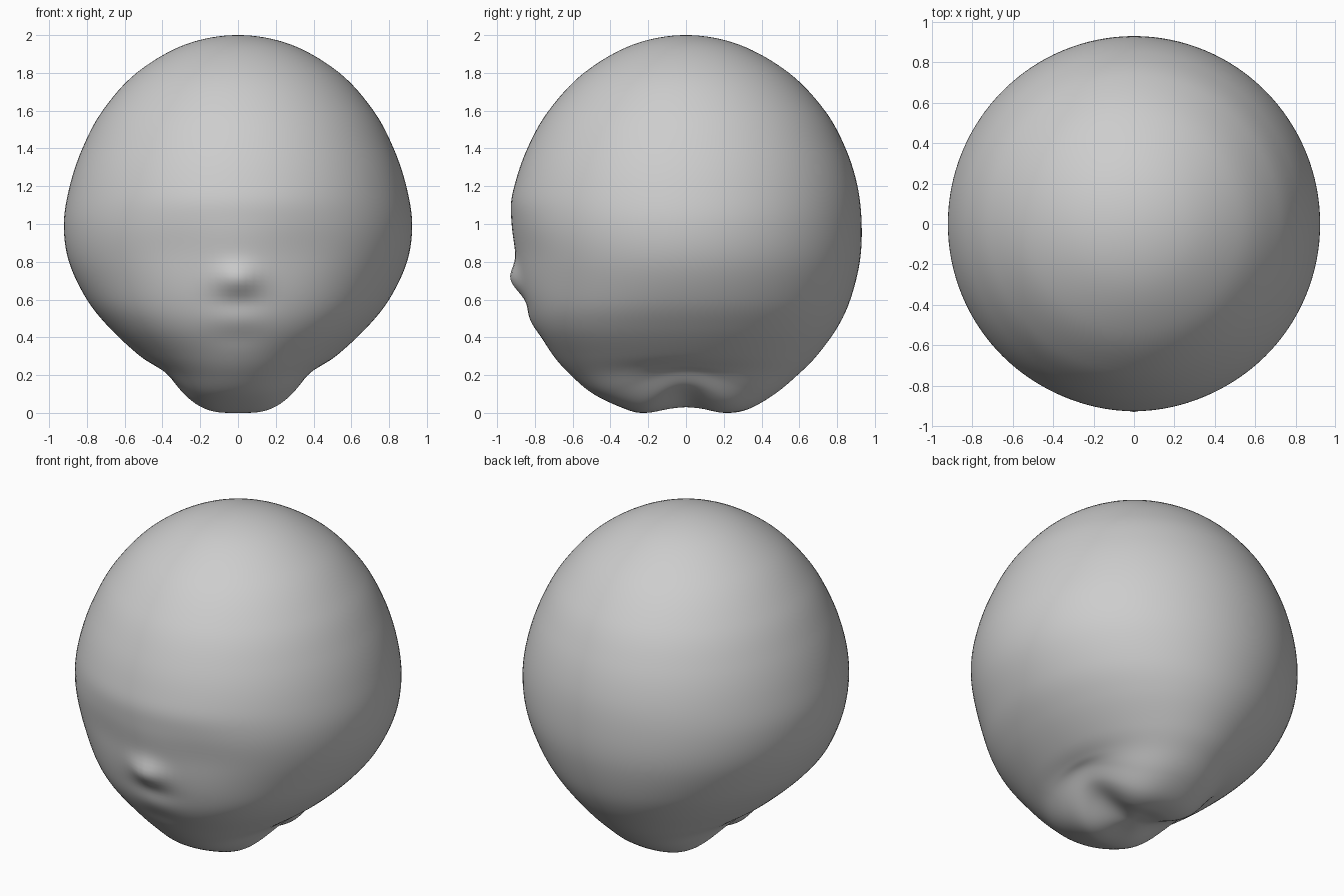
import bpy, bmesh
from math import sin, cos, pi, exp

cube = bpy.data.objects.get("Cube")
if cube:
    bpy.data.objects.remove(cube, do_unlink=True)

# Contour rows, crown to neck: height, front, side, back radius, lift of the sides
ROWS = [
    (2, 0, 0, 0, 0),
    (1.95, .28, .28, .28, 0),
    (1.8, .54, .537, .545, 0),
    (1.6, .727, .717, .735, 0),
    (1.4, .84, .824, .845, 0),
    (1.2, .907, .891, .908, 0),
    (1, .925, .922, .93, 0),
    (.8, .898, .895, .92, 0),
    (.6, .856, .80, .87, 0),
    (.45, .80, .68, .80, 0),
    (.3, .70, .53, .69, .01),
    (.2, .61, .44, .59, .05),
    (.1, .49, .385, .47, .12),
    (.02, .32, .32, .33, .13),
    (0, .22, .23, .21, .1),
    (.022, .09, .09, .09, .02),
    (.03, 0, 0, 0, 0),
]
SEGMENTS, STEPS = 128, 8


def mirrored(row):
    z, front, side, back, lift = row
    return (z, -front, -side, -back, lift)


def spline(a, b, c, d, t):
    return tuple(q + t / 2 * (r - p + t * (2 * p - 5 * q + 4 * r - s + t * (3 * (q - r) + s - p)))
                 for p, q, r, s in zip(a, b, c, d))


def bump(x, z, cx, cz, wide, tall):
    return exp(-((x - cx) / wide) ** 2 - ((z - cz) / tall) ** 2)


def face_relief(x, z):
    # Outward offset of the nose, lips, brow and eye hollows
    out = .05 * bump(x, z, 0, .71, .11, .08)
    out -= .008 * bump(x, z, 0, .59, .14, .05)
    out += .005 * bump(x, z, 0, .49, .14, .05)
    out -= .005 * bump(x, z, 0, .39, .14, .05)
    out += .006 * bump(x, z, 0, 1.12, .6, .08)
    for eye in (-1, 1):
        out -= .012 * bump(x, z, eye * .32, .88, .25, .15)
    return out


def head_point(row, angle):
    z, front, side, back, lift = row
    c, s = cos(angle), sin(angle)
    depth = back if s > 0 else front
    x, y = side * c, depth * s
    z += lift * c ** 4
    if s < 0:
        # Full cheeks beside the chin
        cheek = 1 + .035 * sin(2 * angle) ** 2 * exp(-((z - .42) / .22) ** 2)
        x, y = x * cheek, y * cheek
        y -= face_relief(x, z) * min(1, -2 * s)
    return x, y, z


# Sample the contour smoothly, continuing it through both poles
padded = [mirrored(ROWS[1])] + ROWS + [mirrored(ROWS[-2])]
contour = [spline(*padded[i:i + 4], k / STEPS)
           for i in range(len(ROWS) - 1) for k in range(STEPS)][1:]

bm = bmesh.new()
rings = [[bm.verts.new(head_point(row, 2 * pi * j / SEGMENTS)) for j in range(SEGMENTS)]
         for row in contour]
crown = bm.verts.new((0, 0, ROWS[0][0]))
neck = bm.verts.new((0, 0, ROWS[-1][0]))
for j in range(SEGMENTS):
    n = (j + 1) % SEGMENTS
    bm.faces.new((crown, rings[0][j], rings[0][n]))
    bm.faces.new((neck, rings[-1][n], rings[-1][j]))
    for upper, lower in zip(rings, rings[1:]):
        bm.faces.new((upper[j], lower[j], lower[n], upper[n]))
bmesh.ops.recalc_face_normals(bm, faces=bm.faces)
for face in bm.faces:
    face.smooth = True

mesh = bpy.data.meshes.new("head")
bm.to_mesh(mesh)
bm.free()
head = bpy.data.objects.new("head", mesh)
bpy.context.collection.objects.link(head)

# Plain grey skin
grey = bpy.data.materials.new("light grey")
grey.use_nodes = True
grey.diffuse_color = (.61, .61, .61, 1)
grey.node_tree.nodes["Principled BSDF"].inputs["Base Color"].default_value = (.61, .61, .61, 1)
mesh.materials.append(grey)
